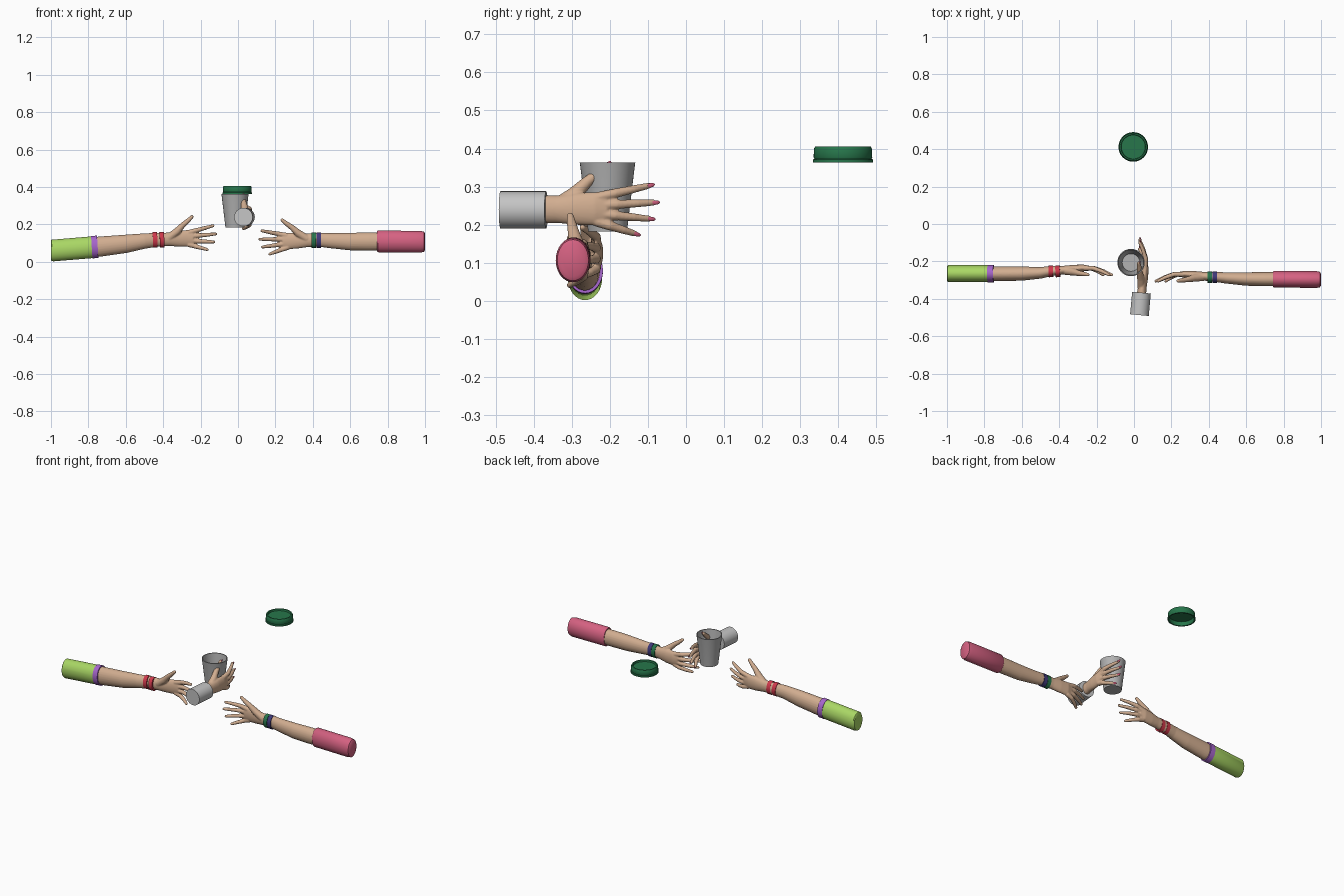
import bpy
import bmesh
import math
from mathutils import Vector

cube = bpy.data.objects.get("Cube")
if cube:
    bpy.data.objects.remove(cube, do_unlink=True)


def material(name, *rgb):
    m = bpy.data.materials.new(name)
    m.use_nodes = True
    m.diffuse_color = (*rgb, 1)
    m.node_tree.nodes["Principled BSDF"].inputs["Base Color"].default_value = (*rgb, 1)
    return m


skin = material("skin", 0.64, 0.42, 0.28)
lime = material("lime", 0.40, 0.68, 0.13)
violet = material("violet", 0.38, 0.13, 0.60)
red = material("red", 0.62, 0.04, 0.07)
pink = material("pink", 0.66, 0.12, 0.22)
green = material("dark green", 0.02, 0.18, 0.07)
navy = material("navy", 0.05, 0.04, 0.19)
grey = material("cup grey", 0.45, 0.45, 0.45)
pale = material("cuff grey", 0.55, 0.55, 0.55)
UP = Vector((0, 0, 1))


def finish(name, bm, mat, blend=False):
    bmesh.ops.recalc_face_normals(bm, faces=bm.faces)
    me = bpy.data.meshes.new(name)
    bm.to_mesh(me)
    bm.free()
    me.materials.append(mat)
    ob = bpy.data.objects.new(name, me)
    bpy.context.collection.objects.link(ob)
    bpy.ops.object.select_all(action="DESELECT")
    ob.select_set(True)
    bpy.context.view_layer.objects.active = ob
    if blend:
        # Fuse overlapping limbs into one soft skin
        r = ob.modifiers.new("fuse", "REMESH")
        r.mode = "VOXEL"
        r.voxel_size = 0.0035
        s = ob.modifiers.new("soften", "SMOOTH")
        s.factor = 0.5
        s.iterations = 4
        for mod in ("fuse", "soften"):
            bpy.ops.object.modifier_apply(modifier=mod)
    bpy.ops.object.shade_smooth_by_angle(angle=math.radians(80 if blend else 40))
    return ob


def tube(bm, stations, up=UP, sides=24):
    """Loft ellipses; each station is (centre, half height, half depth)."""
    pts = [Vector(s[0]) for s in stations]
    rings = []
    for i, (_, h, d) in enumerate(stations):
        t = (pts[min(i + 1, len(pts) - 1)] - pts[max(i - 1, 0)]).normalized()
        u = (up - t * up.dot(t)).normalized()
        v = t.cross(u)
        rings.append([bm.verts.new(pts[i] + u * h * math.cos(a) + v * d * math.sin(a))
                      for a in (math.tau * k / sides for k in range(sides))])
    for a, b in zip(rings, rings[1:]):
        for k in range(sides):
            n = (k + 1) % sides
            bm.faces.new((a[k], a[n], b[n], b[k]))
    bm.faces.new(rings[0])
    bm.faces.new(rings[-1])


def sleeve(name, mat, stations):
    bm = bmesh.new()
    tube(bm, stations, sides=32)
    return finish(name, bm, mat)


def lathe(name, mat, x, y, profile, sides=48):
    bm = bmesh.new()
    vs = [bm.verts.new((x + r, y, z)) for r, z in profile]
    es = [bm.edges.new(p) for p in zip(vs, vs[1:])]
    bmesh.ops.spin(bm, geom=vs + es, cent=(x, y, 0), axis=UP, angle=math.tau,
                   steps=sides, use_merge=True)
    bmesh.ops.remove_doubles(bm, verts=bm.verts, dist=0.0002)
    return finish(name, bm, mat)


# Hand in local (forward, up, palm) coordinates from the wrist
PALM = [((-0.03, 0, 0), 0.037, 0.026), ((0.03, 0.002, -0.004), 0.036, 0.023),
        ((0.08, 0.005, -0.011), 0.042, 0.021), ((0.13, 0.008, -0.015), 0.044, 0.018),
        ((0.162, 0.009, -0.013), 0.037, 0.013)]
# Knuckle height, tip forward, tip up
FINGERS = [(0.038, 0.268, 0.075), (0.017, 0.283, 0.031),
           (-0.005, 0.273, -0.012), (-0.025, 0.237, -0.053)]
THUMB = [((0.03, 0.01, 0), 0.022), ((0.075, 0.045, 0.006), 0.02), ((0.105, 0.078, 0.013), 0.015),
         ((0.135, 0.104, 0.018), 0.012), ((0.155, 0.124, 0.021), 0.009)]


def arm(name, wrist, forward, palm, forearm=(), nails=False):
    f = Vector(forward).normalized()
    p = Vector(palm)
    p = (p - f * p.dot(f)).normalized()
    u = f.cross(p)
    if u.z < 0:
        u = -u
    wrist = Vector(wrist)

    def place(c):
        return wrist + f * c[0] + u * c[1] + p * c[2]

    bm = bmesh.new()
    tube(bm, list(forearm) + [(place(c), h, d) for c, h, d in PALM], u)
    digits = [THUMB]
    for base, tf, tu in FINGERS:
        def along(t, depth):
            return (0.135 + (tf - 0.135) * t, base + (tu - base) * t, depth)
        digits.append([(along(0, -0.014), 0.014), (along(0.35, -0.014), 0.0125),
                       (along(0.7, 0.003), 0.0105), (along(1, 0.023), 0.008)])
    for d in digits:
        path = [(place(c), r, r) for c, r in d]
        # Rounded fingertip
        tip, r = path[-1][0], path[-1][1]
        way = (tip - path[-2][0]).normalized()
        path.append((tip + way * r * 0.7, r * 0.6, r * 0.6))
        tube(bm, path, p, 14)
    finish(name, bm, skin, blend=True)

    if nails:
        bm = bmesh.new()
        for d in digits:
            a, b = place(d[-2][0]), place(d[-1][0])
            way = (b - a).normalized()
            side = (-p + way * p.dot(way)).normalized()
            c = b + side * 0.006
            tube(bm, [(c - way * 0.008, 0.002, 0.004), (c, 0.003, 0.006),
                      (c + way * 0.008, 0.003, 0.005), (c + way * 0.013, 0.001, 0.002)], side, 10)
        finish(name + "_nails", bm, pink)


# Arm on the model's right
arm("right_arm", (-0.40, -0.25, 0.118), (1, 0, 0), (0, -1, 0),
    [((-0.80, -0.265, 0.077), 0.05, 0.04), ((-0.74, -0.266, 0.081), 0.054, 0.04),
     ((-0.60, -0.265, 0.096), 0.049, 0.038), ((-0.50, -0.261, 0.111), 0.041, 0.031)])
sleeve("right_sleeve", lime,
       [((-1, -0.265, 0.06), 0.053, 0.040), ((-0.993, -0.265, 0.06), 0.058, 0.045),
        ((-0.775, -0.265, 0.078), 0.058, 0.045)])
sleeve("right_sleeve_trim", violet,
       [((-0.782, -0.265, 0.078), 0.06, 0.047), ((-0.75, -0.265, 0.08), 0.06, 0.047)])
for i, x in enumerate((-0.456, -0.419)):
    sleeve(f"red_bracelet_{i + 1}", red,
           [((x, -0.254, 0.117), 0.041, 0.031), ((x + 0.024, -0.253, 0.118), 0.041, 0.031)])

# Arm on the model's left
arm("left_arm", (0.40, -0.283, 0.115), (-1, 0, -0.09), (0, -1, 0),
    [((0.80, -0.295, 0.108), 0.048, 0.038), ((0.70, -0.295, 0.108), 0.049, 0.038),
     ((0.60, -0.294, 0.108), 0.047, 0.036), ((0.49, -0.288, 0.113), 0.040, 0.030)])
sleeve("left_sleeve", pink,
       [((1, -0.297, 0.107), 0.044, 0.031), ((0.994, -0.297, 0.107), 0.054, 0.041),
        ((0.975, -0.297, 0.107), 0.058, 0.045), ((0.748, -0.295, 0.109), 0.058, 0.044),
        ((0.743, -0.295, 0.109), 0.054, 0.040)])
for name, mat, x in (("green_bracelet", green, 0.394), ("navy_bracelet", navy, 0.42)):
    sleeve(name, mat, [((x, -0.285, 0.115), 0.041, 0.031),
                       ((x + 0.024, -0.285, 0.115), 0.041, 0.031)])

# Hand gripping the cup, with its cuff
arm("cup_hand", (0.039, -0.368, 0.24), (0.05, 1, -0.045), (-1, 0, 0), nails=True)
sleeve("cup_hand_cuff", pale,
       [((0.029, -0.487, 0.239), 0.049, 0.050), ((0.040, -0.367, 0.239), 0.049, 0.050)])

# Open cup and its separate lid
lathe("cup", grey, -0.016, -0.206,
      [(0, 0.182), (0.051, 0.182), (0.072, 0.358), (0.073, 0.363), (0.068, 0.363),
       (0.047, 0.19), (0, 0.19)])
lathe("lid", green, -0.004, 0.412,
      [(0, 0.395), (0.064, 0.395), (0.066, 0.405), (0.073, 0.405), (0.076, 0.40),
       (0.077, 0.377), (0.075, 0.373), (0.079, 0.371), (0.079, 0.363), (0.071, 0.363),
       (0.069, 0.388), (0, 0.388)])
